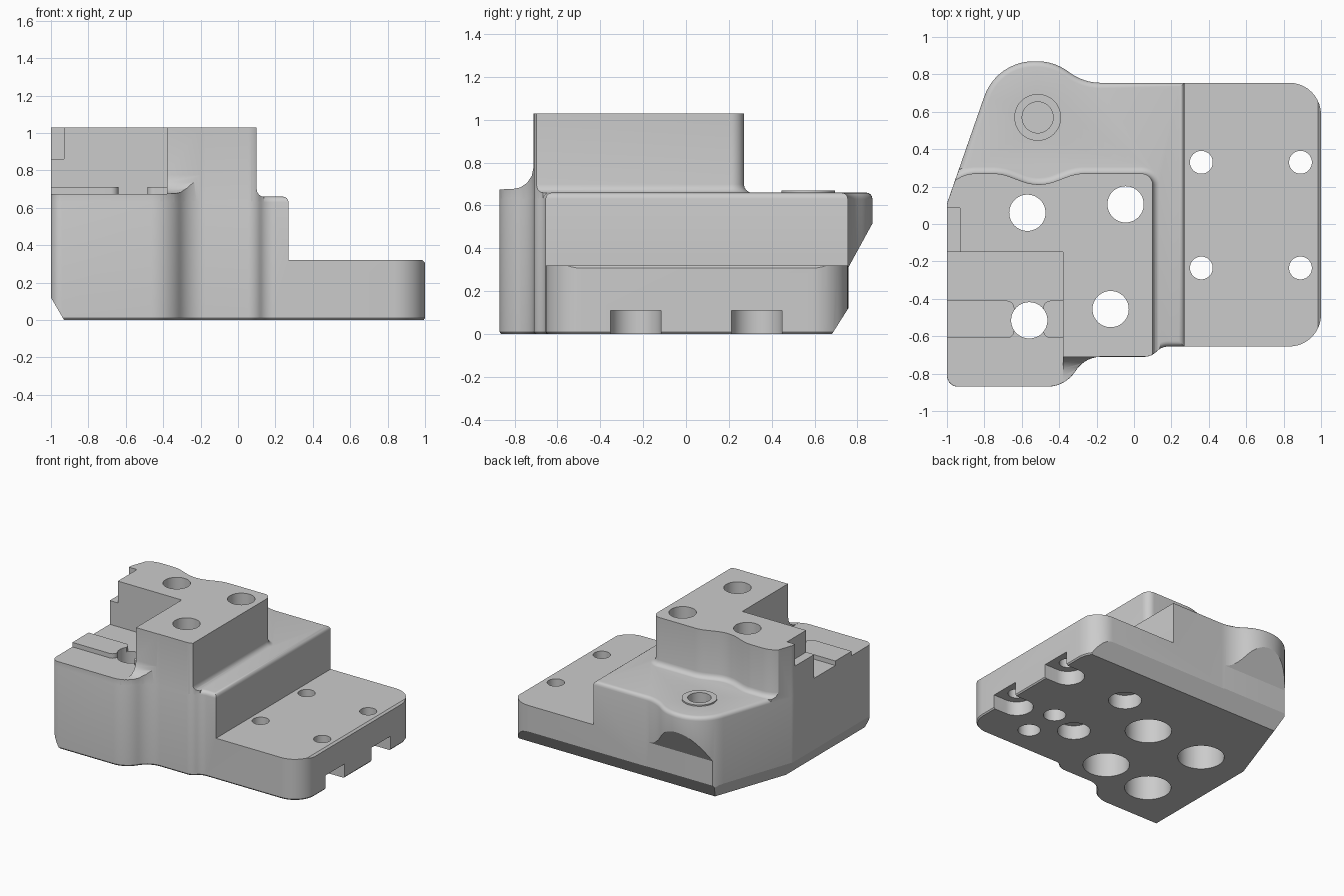
import bpy, bmesh
from math import sin, cos, pi, atan2, tan, radians
from mathutils import Vector, Matrix

cube = bpy.data.objects.get("Cube")
if cube:
    bpy.data.objects.remove(cube, do_unlink=True)

SHADE = 0.6
grey = bpy.data.materials.new("machined_grey")
grey.use_nodes = True
grey.diffuse_color = (SHADE, SHADE, SHADE, 1)
grey.node_tree.nodes["Principled BSDF"].inputs["Base Color"].default_value = (SHADE, SHADE, SHADE, 1)


def rounded(corners, seg=10):
    """Polygon from (x, y, radius) corners, each replaced by a tangent arc."""
    pts = []
    for i, (x, y, r) in enumerate(corners):
        p = Vector((x, y))
        a = (Vector(corners[i - 1][:2]) - p).normalized()
        b = (Vector(corners[(i + 1) % len(corners)][:2]) - p).normalized()
        if r == 0:
            pts.append(p)
            continue
        half = a.angle(b) / 2
        centre = p + (a + b).normalized() * r / sin(half)
        start = p + a * r / tan(half) - centre
        end = p + b * r / tan(half) - centre
        turn = atan2(start.x * end.y - start.y * end.x, start.dot(end))
        for k in range(seg + 1):
            t = turn * k / seg
            pts.append(centre + Vector((start.x * cos(t) - start.y * sin(t),
                                        start.x * sin(t) + start.y * cos(t))))
    return pts


def offset(pts, d):
    """Move a counter-clockwise outline outward by d."""
    out = []
    for i, p in enumerate(pts):
        e = (p - pts[i - 1]).normalized()
        f = (pts[(i + 1) % len(pts)] - p).normalized()
        n, m = Vector((e.y, -e.x)), Vector((f.y, -f.x))
        out.append(p + (n + m) * d / (1 + n.dot(m)))
    return out


def loft(name, rings, axis="z"):
    """Solid through rings of (2D points, position along axis)."""
    place = {"z": lambda u, v, w: (u, v, w),
             "y": lambda u, v, w: (u, w, v),
             "x": lambda u, v, w: (w, u, v)}[axis]
    bm = bmesh.new()
    loops = [[bm.verts.new(place(p[0], p[1], w)) for p in pts] for pts, w in rings]
    for lo, hi in zip(loops, loops[1:]):
        for i in range(len(lo)):
            bm.faces.new((lo[i - 1], lo[i], hi[i], hi[i - 1]))
    bm.faces.new(loops[0])
    bm.faces.new(loops[-1])
    bmesh.ops.recalc_face_normals(bm, faces=bm.faces)
    mesh = bpy.data.meshes.new(name)
    bm.to_mesh(mesh)
    bm.free()
    mesh.materials.append(grey)
    ob = bpy.data.objects.new(name, mesh)
    bpy.context.collection.objects.link(ob)
    return ob


def prism(name, pts, lo, hi, axis="z"):
    return loft(name, [(pts, lo), (pts, hi)], axis)


def box(name, x0, x1, y0, y1, z0, z1):
    return prism(name, [(x0, y0), (x1, y0), (x1, y1), (x0, y1)], z0, z1)


def cylinder(name, x, y, r, z0, z1, n=48):
    ring = [(x + r * cos(2 * pi * i / n), y + r * sin(2 * pi * i / n)) for i in range(n)]
    return prism(name, ring, z0, z1)


def combine(target, tool, how="DIFFERENCE"):
    """Apply a boolean and remove the tool."""
    mod = target.modifiers.new("combine", "BOOLEAN")
    mod.operation, mod.solver, mod.object = how, "EXACT", tool
    bpy.context.view_layer.update()
    mesh = bpy.data.meshes.new_from_object(
        target.evaluated_get(bpy.context.evaluated_depsgraph_get()))
    target.modifiers.clear()
    target.data = mesh
    bpy.data.objects.remove(tool, do_unlink=True)


# Plan outline of the whole body
outline = rounded([
    (-1, -.87, .06), (-.37, -.87, .18), (-.26, -.71, .16), (.09, -.71, .09),
    (.15, -.655, .09), (1, -.655, .17), (1, .755, .17), (-.266, .755, .28),
    (-.43, .87, .28), (-.735, .87, .28), (-1, .11, .1)])

# Lower body with rounded top rim, stepped down to the mounting plate
arc = [radians(a) for a in (0, 22.5, 45, 67.5, 90)]
rim = [(offset(outline, -.03 * (1 - cos(a))), .63 + .03 * sin(a)) for a in arc]
body = loft("valve_body", [(offset(outline, -.008), 0), (outline, .01)] + rim)
plate_cut = ([(1.2, .305), (1.003, .305), (.985, .32), (.27, .32)]
             + [(.24 + .03 * cos(a), .63 + .03 * sin(a)) for a in arc]
             + [(.24, .8), (1.2, .8)])
combine(body, prism("plate_step", plate_cut, -1, 1, "y"))

# Upper block with a wavy back wall and a fillet at its foot
block_plan = rounded([
    (-1.02, -1, 0), (.1, -1, 0), (.1, .27, .06), (-.31, .27, .25),
    (-.51, .195, .25), (-.71, .27, .25), (-1.02, .27, .17)])
foot = [(offset(block_plan, .04 * (1 - sin(a))), .699 - .04 * cos(a)) for a in arc]
block = loft("upper_block", [(offset(block_plan, .04), .5)] + foot + [(block_plan, 1.03)])
combine(block, prism("trim", offset(outline, -.0006), .4, 1.2), "INTERSECT")

# Front pocket, side notch and the swept fillet over the front lobe
combine(block, box("pocket", -1.2, -.38, -1.2, -.15, .675, 1.2))
combine(block, box("notch", -1.2, -.93, -.3, .085, .86, 1.2))
sweep = ([(-1, 1.2), (-1, .676)]
         + [(-.812 + .1 * sin(a), .776 - .1 * cos(a)) for a in arc] + [(-.712, 1.2)])
combine(block, prism("lobe_sweep", sweep, -.4, -.1, "x"))
combine(body, block, "UNION")

# Locating ribs in the pocket and raised port ring at the back
rib_long = rounded([(-.999, -.61, 0), (-.64, -.61, .04), (-.64, -.41, .04), (-.999, -.41, 0)])
rib_short = rounded([(-.36, -.41, 0), (-.485, -.41, .04), (-.485, -.61, .04), (-.36, -.61, 0)])
for plan in (rib_long, rib_short):
    combine(body, prism("rib", plan, .6, .71), "UNION")
combine(body, cylinder("port_ring", -.515, .57, .125, .6, .67), "UNION")
combine(body, cylinder("port_bore", -.515, .57, .083, .35, .8))

# Back undercut below the bulge, and bottom chamfers on back, left and slanted sides
back = [(.605, -.12), (.757, .12), (.757, .31), (.872, .52), (1.2, .52), (1.2, -.12)]
combine(body, prism("undercut", back, -1.5, 1.5, "x"))
wedge = [(.07, -.12), (-.105, .18), (-.3, .18), (-.3, -.12)]
for x, y, turn in ((-.93, 0, 0), (-.934, .087, -19.2)):
    cutter = prism("chamfer", wedge, -1.5, 1.5, "y")
    cutter.matrix_world = Matrix.Translation((x, y, 0)) @ Matrix.Rotation(radians(turn), 4, "Z")
    combine(body, cutter)

# Clamping bolt holes with counterbores from below
for x, y in ((-.57, .06), (-.045, .105), (-.125, -.455), (-.56, -.515)):
    combine(body, cylinder("bolt_hole", x, y, .097, -.1, 1.2))
    combine(body, cylinder("counterbore", x, y, .165, -.1, .3))

# Mounting plate holes: counterbored inner pair, slotted outer pair, blind pair
for y in (-.235, .33):
    for x in (.36, .89):
        combine(body, cylinder("plate_hole", x, y, .061, -.1, .6))
    combine(body, cylinder("plate_counterbore", .36, y, .117, -.1, .11))
    slot = rounded([(1.2, y - .118, 0), (1.2, y + .118, 0),
                    (.772, y + .118, .117), (.772, y - .118, .117)])
    combine(body, prism("slot", slot, -.1, .11))
for y in (-.15, -.43):
    combine(body, cylinder("blind_hole", .61, y, .08, -.1, .15))

# Smooth curved walls, keep the machined edges crisp
bpy.ops.object.select_all(action="DESELECT")
body.select_set(True)
bpy.context.view_layer.objects.active = body
bpy.ops.object.shade_smooth_by_angle(angle=radians(28))
